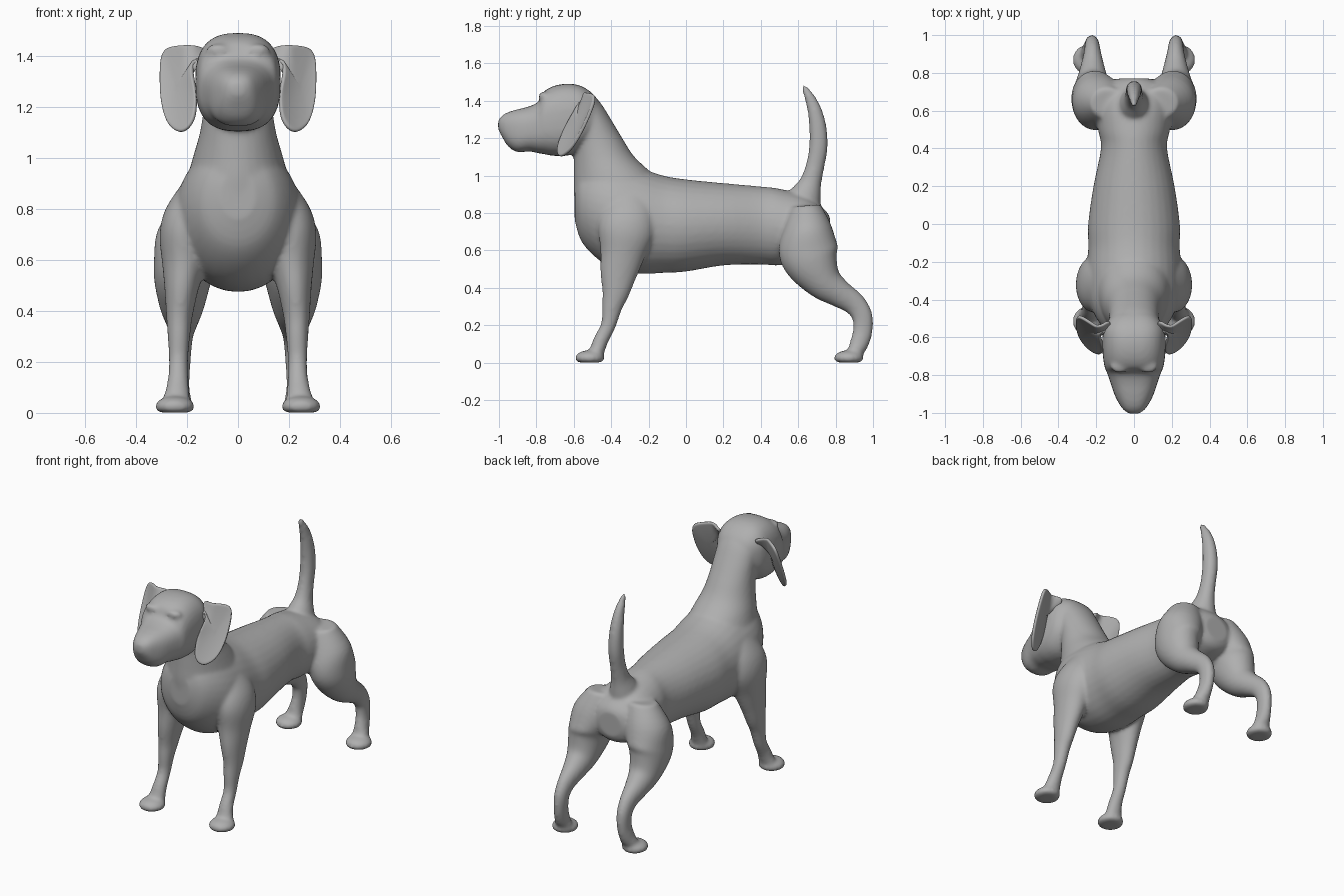
import bpy, bmesh, math
from mathutils import Vector, Matrix

cube = bpy.data.objects.get("Cube")
if cube:
    bpy.data.objects.remove(cube, do_unlink=True)

coat = bpy.data.materials.new("grey coat")
coat.use_nodes = True
coat.diffuse_color = (0.43, 0.43, 0.43, 1)
bsdf = coat.node_tree.nodes["Principled BSDF"]
bsdf.inputs["Base Color"].default_value = coat.diffuse_color
bsdf.inputs["Roughness"].default_value = 0.7

SIDES, STEPS = 32, 4


def spline(points, closed=False):
    """Catmull-Rom resampling of points of any dimension."""
    pts = [Vector(p) for p in points]
    n = len(pts)
    get = (lambda i: pts[i % n]) if closed else (lambda i: pts[max(0, min(n - 1, i))])
    out = []
    for i in range(n if closed else n - 1):
        a, b, c, d = (get(i + k) for k in (-1, 0, 1, 2))
        for s in range(STEPS):
            t = s / STEPS
            out.append(0.5 * (2 * b + (c - a) * t + (2 * a - 5 * b + 4 * c - d) * t * t
                              + (3 * b - a - 3 * c + d) * t ** 3))
    return out if closed else out + [pts[-1]]


def loft(bm, sections, axis=None, power=2.0):
    """Closed tube through sections (x, y, z, half width, half depth)."""
    secs = spline(sections)
    rings = []
    for i, s in enumerate(secs):
        lo, hi = secs[max(i - 1, 0)], secs[min(i + 1, len(secs) - 1)]
        tangent = Vector(axis) if axis else Vector(hi[:3]) - Vector(lo[:3])
        depth = tangent.cross(Vector((1, 0, 0))).normalized()
        ring = []
        for k in range(SIDES):
            a = math.tau * k / SIDES
            c, d = math.cos(a), math.sin(a)
            c = math.copysign(abs(c) ** (2 / power), c)
            d = math.copysign(abs(d) ** (2 / power), d)
            ring.append(bm.verts.new(Vector(s[:3]) + Vector((c * s[3], 0, 0)) + depth * (d * s[4])))
        rings.append(ring)
    for r, q in zip(rings, rings[1:]):
        for k in range(SIDES):
            j = (k + 1) % SIDES
            bm.faces.new((r[k], r[j], q[j], q[k]))
    bm.faces.new(rings[0][::-1])
    bm.faces.new(rings[-1])


def blob(bm, centre, radii):
    m = Matrix.Translation(centre) @ Matrix.Diagonal((*radii, 1))
    return bmesh.ops.create_uvsphere(bm, u_segments=24, v_segments=16, radius=1, matrix=m)["verts"]


def finish(name, bm):
    bmesh.ops.recalc_face_normals(bm, faces=bm.faces)
    mesh = bpy.data.meshes.new(name)
    bm.to_mesh(mesh)
    bm.free()
    mesh.materials.append(coat)
    for p in mesh.polygons:
        p.use_smooth = True
    ob = bpy.data.objects.new(name, mesh)
    bpy.context.collection.objects.link(ob)
    return ob


bm = bmesh.new()

# Torso: y, top, bottom, half width
torso = [(.77, .78, .62, .08), (.74, .82, .58, .15), (.65, .89, .55, .2), (.5, .93, .52, .19),
         (.4, .942, .525, .175), (.2, .96, .52, .215), (0, .98, .487, .243),
         (-.12, 1.0, .48, .242), (-.25, 1.04, .475, .25), (-.38, 1.06, .5, .245),
         (-.48, 1.06, .56, .21), (-.56, 1.02, .65, .15), (-.595, .95, .76, .07)]
loft(bm, [(0, y, (t + b) / 2, w, (t - b) / 2) for y, t, b, w in torso], axis=(0, -1, 0))

# Neck: z, back, front, half width
neck = [(.72, -.1, -.58, .2), (.9, -.1, -.6, .2), (1.0, -.17, -.6, .178), (1.1, -.275, -.6, .15),
        (1.2, -.34, -.605, .135), (1.3, -.4, -.62, .13), (1.38, -.45, -.64, .125),
        (1.44, -.5, -.64, .09)]
loft(bm, [(0, (b + f) / 2, z, w, (b - f) / 2) for z, b, f, w in neck], axis=(0, 0, 1))

# Head and muzzle: y, top, bottom, half width
head = [(-1.005, 1.295, 1.25, .025), (-.985, 1.32, 1.21, .055), (-.95, 1.34, 1.155, .08),
        (-.9, 1.355, 1.125, .105), (-.84, 1.37, 1.13, .125), (-.79, 1.395, 1.12, .142),
        (-.76, 1.45, 1.115, .155), (-.7, 1.482, 1.105, .165), (-.62, 1.492, 1.11, .168),
        (-.55, 1.475, 1.15, .16), (-.49, 1.43, 1.2, .12), (-.46, 1.38, 1.26, .07)]
loft(bm, [(0, y, (t + b) / 2, w, (t - b) / 2) for y, t, b, w in head], axis=(0, -1, 0), power=2.6)

# Tail: y, z, half depth
tail = [(.6, .78, .1), (.635, .88, .09), (.665, .96, .06), (.69, 1.05, .05), (.708, 1.15, .05),
        (.706, 1.25, .047), (.69, 1.34, .04), (.665, 1.41, .03), (.635, 1.465, .018), (.625, 1.485, .008)]
loft(bm, [(0, y, z, r * .88, r) for y, z, r in tail])

# Legs, paws and brows on both sides
front_leg = [(.16, -.31, .9, .06, .1), (.195, -.31, .8, .09, .14), (.21, -.32, .7, .098, .15),
             (.212, -.34, .58, .085, .12), (.222, -.36, .48, .066, .1), (.23, -.375, .38, .052, .075),
             (.232, -.395, .3, .044, .056), (.234, -.415, .2, .038, .04), (.236, -.455, .12, .042, .04),
             (.242, -.48, .05, .055, .04)]
hind_leg = [(.14, .64, .84, .09, .08), (.18, .65, .72, .135, .13), (.205, .655, .6, .125, .16),
            (.217, .68, .52, .112, .14), (.22, .74, .43, .09, .1), (.22, .82, .37, .067, .075),
            (.22, .9, .315, .047, .062), (.222, .942, .25, .04, .056), (.225, .945, .17, .037, .053),
            (.232, .925, .1, .042, .05), (.237, .9, .05, .055, .04)]
for side in (1, -1):
    for leg, toe in ((front_leg, -.515), (hind_leg, .87)):
        loft(bm, [(side * x, y, z, w, d) for x, y, z, w, d in leg])
        paw = blob(bm, (side * .248, toe, .025), (.078, .08, .042))
        for v in paw:
            v.co.z = max(v.co.z, .001)
    blob(bm, (side * .075, -.755, 1.425), (.05, .035, .025))
blob(bm, (0, -.95, 1.285), (.06, .05, .045))

body = finish("body", bm)
fuse = body.modifiers.new("fuse", 'REMESH')
fuse.mode = 'VOXEL'
fuse.voxel_size = .011
fuse.use_smooth_shade = True
soften = body.modifiers.new("soften", 'SMOOTH')
soften.factor = .5
soften.iterations = 10

# Ears: hanging cupped flaps, outline in x and z
outline = [(.13, 1.425), (.18, 1.443), (.25, 1.44), (.29, 1.42), (.306, 1.36), (.304, 1.24),
           (.28, 1.145), (.235, 1.104), (.195, 1.118), (.168, 1.17), (.163, 1.25), (.178, 1.34),
           (.165, 1.39), (.13, 1.39)]
rim = spline(outline, closed=True)
middle = Vector((.238, 1.28))
for side, name in ((1, "left_ear"), (-1, "right_ear")):
    bm = bmesh.new()

    def place(p, k):
        y = -.487 - .43 * (1.40 - p.y) - .7 * max(0, .306 - max(p.x, .17))
        root = max(0, (.2 - p.x) / .07) * max(0, (p.y - 1.33) / .1)
        return bm.verts.new((side * p.x, y + .06 * root + .015 * (1 - k * k), p.y))

    scales = (.25, .5, .75, .92, 1)
    rings = [[place(middle.lerp(p, k), k) for p in rim] for k in scales]
    hub = place(middle, 0)
    n = len(rim)
    for i in range(n):
        j = (i + 1) % n
        bm.faces.new((hub, rings[0][i], rings[0][j]))
        for a, b in zip(rings, rings[1:]):
            bm.faces.new((a[i], b[i], b[j], a[j]))
    ear = finish(name, bm)
    thick = ear.modifiers.new("thickness", 'SOLIDIFY')
    thick.thickness = .018
    thick.offset = 0
    ear.modifiers.new("rounding", 'SUBSURF').levels = 1
